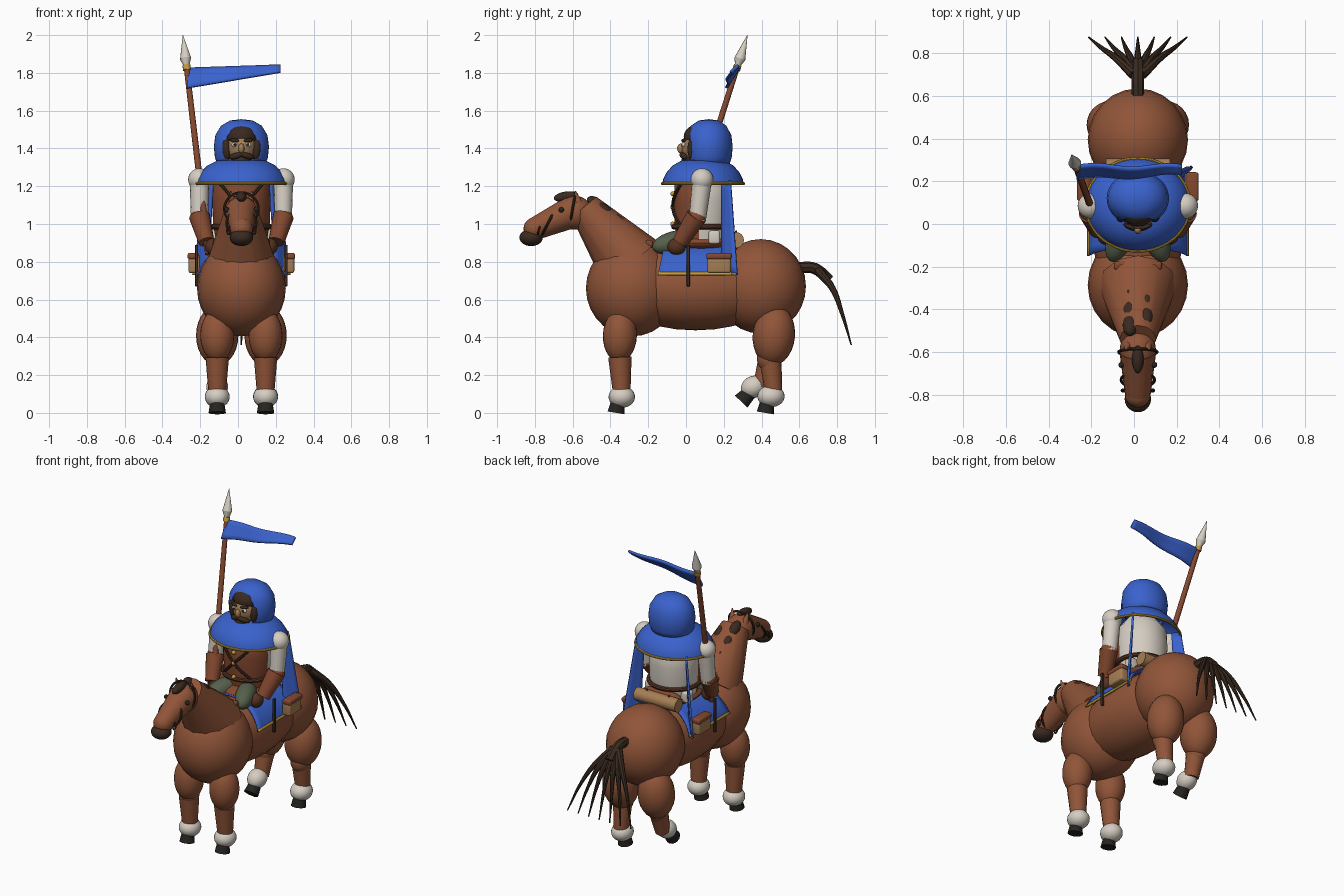
import bpy, bmesh, math
from mathutils import Vector

cube = bpy.data.objects.get("Cube")
if cube:
    bpy.data.objects.remove(cube, do_unlink=True)

CX = 0.018  # centre line of horse and rider
parts = []


def material(name, r, g, b):
    m = bpy.data.materials.new(name)
    m.use_nodes = True
    m.diffuse_color = (r, g, b, 1)
    bsdf = next(n for n in m.node_tree.nodes if n.type == 'BSDF_PRINCIPLED')
    bsdf.inputs["Base Color"].default_value = (r, g, b, 1)
    bsdf.inputs["Roughness"].default_value = 0.8
    return m


COAT = material("chestnut brown", .28, .09, .04)
BLUE = material("royal blue", .042, .122, .61)
WHITE = material("off white", .66, .61, .54)
DARK = material("dark brown", .042, .023, .014)
HOOF = material("near black", .02, .018, .015)
GOLD = material("gold", .55, .33, .04)
TAN = material("tan", .38, .21, .09)
GREEN = material("grey green", .09, .115, .07)
LEATHER = material("leather brown", .23, .065, .028)
GLOVE = material("glove brown", .09, .032, .015)


def finish(name, bm, mats, loc=(0, 0, 0), axis=None):
    bmesh.ops.recalc_face_normals(bm, faces=bm.faces)
    me = bpy.data.meshes.new(name)
    bm.to_mesh(me)
    bm.free()
    ob = bpy.data.objects.new(name, me)
    bpy.context.collection.objects.link(ob)
    for m in mats if isinstance(mats, tuple) else (mats,):
        me.materials.append(m)
    ob.location = loc
    if axis is not None:
        ob.rotation_euler = axis.to_track_quat('Z', 'Y').to_euler()
    parts.append(ob)
    return ob


def ball(name, loc, rad, mat, axis=None):
    bm = bmesh.new()
    bmesh.ops.create_uvsphere(bm, u_segments=24, v_segments=14, radius=1)
    rad = rad if isinstance(rad, tuple) else (rad,) * 3
    bmesh.ops.scale(bm, vec=rad, verts=bm.verts)
    return finish(name, bm, mat, loc, axis)


def limb(name, a, b, r, mat):  # ellipsoid stretched between two tips
    a, b = Vector(a), Vector(b)
    return ball(name, (a + b) / 2, (r, r, (b - a).length / 2), mat, b - a)


def rod(name, a, b, r1, r2, mat, sides=16):
    a, b = Vector(a), Vector(b)
    bm = bmesh.new()
    bmesh.ops.create_cone(bm, cap_ends=True, segments=sides, radius1=r1, radius2=r2, depth=(b - a).length)
    return finish(name, bm, mat, (a + b) / 2, b - a)


def box(name, loc, size, mat, bevel=0.012):
    bm = bmesh.new()
    bmesh.ops.create_cube(bm, size=1)
    bmesh.ops.scale(bm, vec=size, verts=bm.verts)
    bmesh.ops.bevel(bm, geom=bm.edges[:], offset=bevel, segments=3, affect='EDGES', profile=0.5)
    return finish(name, bm, mat, loc)


def lathe(name, profile, loc, mats, yscale=1, sides=40):
    bm = bmesh.new()
    vs = [bm.verts.new((r, 0, z)) for r, z in profile]
    es = [bm.edges.new(p) for p in zip(vs, vs[1:])]
    bmesh.ops.spin(bm, geom=vs + es, cent=(0, 0, 0), axis=(0, 0, 1), angle=math.tau, steps=sides)
    bmesh.ops.remove_doubles(bm, verts=bm.verts, dist=1e-4)
    bmesh.ops.scale(bm, vec=(1, yscale, 1), verts=bm.verts)
    return finish(name, bm, mats, loc)


def tube(name, pts, r, mat, tip=1.0, closed=False):
    cu = bpy.data.curves.new(name, 'CURVE')
    cu.dimensions = '3D'
    cu.bevel_depth, cu.bevel_resolution, cu.resolution_u, cu.use_fill_caps = r, 2, 5, True
    sp = cu.splines.new('BEZIER')
    sp.bezier_points.add(len(pts) - 1)
    sp.use_cyclic_u = closed
    for i, (bp, p) in enumerate(zip(sp.bezier_points, pts)):
        bp.co = p
        bp.handle_left_type = bp.handle_right_type = 'AUTO'
        bp.radius = 1 + (tip - 1) * i / (len(pts) - 1)
    cu.materials.append(mat)
    tmp = bpy.data.objects.new(name, cu)
    bpy.context.collection.objects.link(tmp)
    me = bpy.data.meshes.new_from_object(tmp.evaluated_get(bpy.context.evaluated_depsgraph_get()))
    bpy.data.objects.remove(tmp, do_unlink=True)
    ob = bpy.data.objects.new(name, me)
    bpy.context.collection.objects.link(ob)
    parts.append(ob)


def ring(name, loc, rx, ry, r, mat, tilt=0):  # closed oval, tilted about x
    c, s = math.cos(tilt), math.sin(tilt)
    pts = []
    for i in range(12):
        t = math.tau * i / 12
        y = ry * math.sin(t)
        pts.append(Vector(loc) + Vector((rx * math.cos(t), y * c, y * s)))
    tube(name, pts, r, mat, closed=True)


def sheet(name, f, nu, nv, mat, thick=0.008):
    bm = bmesh.new()
    g = [[bm.verts.new(f(i / nu, j / nv)) for j in range(nv + 1)] for i in range(nu + 1)]
    for i in range(nu):
        for j in range(nv):
            bm.faces.new((g[i][j], g[i + 1][j], g[i + 1][j + 1], g[i][j + 1]))
    ob = finish(name, bm, mat)
    m = ob.modifiers.new("thickness", 'SOLIDIFY')
    m.thickness, m.offset = thick, 0


# Horse body, neck and head
ball("horse_chest", (CX, -.285, .66), (.235, .245, .255), COAT)
ball("horse_barrel", (CX, .05, .665), (.225, .46, .228), COAT)
ball("horse_rump", (CX, .395, .67), (.235, .24, .25), COAT)
rod("horse_neck", (CX, -.29, .79), (CX, -.54, 1.09), .185, .085, COAT, 12)
ball("horse_cheek", (CX, -.59, 1.06), (.085, .095, .09), COAT)
rod("horse_face", (CX, -.60, 1.065), (CX, -.80, .975), .086, .06, COAT)
ball("horse_nose", (CX, -.80, .975), (.06, .06, .06), COAT)
ball("horse_muzzle", (CX, -.82, .928), (.062, .062, .045), DARK)
limb("forelock", (CX, -.70, 1.135), (CX, -.57, 1.155), .027, DARK)
ring("brow_band", (CX, -.60, 1.08), .09, .088, .007, DARK, 1.4)
ring("nose_band", (CX, -.73, 1.005), .078, .078, .007, DARK, 1.1)
for s, row in ((-1, 0), (1, .04)):
    x = CX + s * .045
    rod("ear", (x, -.57, 1.11), (x + s * .012, -.588, 1.175), .024, .003, COAT, 10)
    ball("horse_eye", (CX + s * .077, -.66, 1.075), .014, HOOF)
    ring("bit_ring", (CX + s * .066, -.78, .965), .01, .02, .005, DARK, 1.3)
    for i in range(4):
        y, z = -.475 + i * .072 + row, 1.10 - i * .058 - row * .8
        limb("mane_lock", (CX + s * .037, y - .045, z + .04), (CX + s * .037, y + .045, z - .035), .034, DARK)

# Tail: root and fanned strands
tube("tail_root", [(CX, .60, .77), (CX, .68, .765), (CX, .76, .70)], .03, DARK)
for i in range(7):
    k = (i - 3) / 3
    tube("tail_strand", [(CX + k * .02, .70, .755), (CX + k * .10, .775, .66),
                         (CX + k * .17, .825, .53), (CX + k * .23, .875, .36)], .024, DARK, tip=.15)

# Legs
for s in (-1, 1):
    x = CX + s * .128
    limb("front_upper_leg", (x, -.345, .55), (x, -.355, .27), .09, COAT)
    rod("front_lower_leg", (x, -.34, .10), (x, -.35, .295), .046, .062, COAT)
    ball("front_fetlock", (x, -.34, .085), (.066, .07, .058), WHITE)
    rod("front_hoof", (x, -.37, 0), (x, -.36, .06), .046, .036, HOOF)
    limb("hind_upper_leg", (x, .48, .57), (x, .45, .25), .112, COAT)
    ball("hind_hock", (x, .44, .29), (.06, .065, .075), COAT)
    if s > 0:
        rod("hind_lower_leg", (x, .465, .10), (x, .445, .30), .045, .06, COAT)
        ball("hind_fetlock", (x, .45, .088), (.066, .072, .058), WHITE)
        rod("hind_hoof", (x, .42, 0), (x, .43, .06), .046, .036, HOOF)
    else:
        rod("raised_lower_leg", (x, .40, .14), (x, .445, .30), .045, .06, COAT)
        limb("raised_fetlock", (x, .42, .165), (x, .295, .11), .058, WHITE)
        rod("raised_hoof", (x, .292, .06), (x, .345, .115), .046, .036, HOOF)


# Saddle cloth with gold hem, saddle, bags
def cloth(u, v, grow=0.0):
    t = (u * 2 - 1) * math.radians(73)
    half = .175 + .035 * (u * 2 - 1) ** 2
    return (CX + (.242 + grow) * math.sin(t), .06 + (v * 2 - 1) * half, .66 + (.235 + grow) * math.cos(t))


sheet("saddle_cloth", cloth, 28, 10, BLUE)
for start in (0, .975):
    sheet("cloth_hem", lambda u, v: cloth(start + u * .025, v, .003), 2, 10, GOLD, .009)
ball("saddle_seat", (CX, .08, .90), (.15, .19, .045), LEATHER)
limb("saddle_cantle", (CX - .14, .22, .93), (CX + .14, .22, .93), .04, LEATHER)
rod("bedroll", (CX - .15, .265, .915), (CX + .15, .265, .915), .042, .042, TAN)
for s in (-1, 1):
    ring("bedroll_strap", (CX + s * .08, .265, .915), .004, .045, .006, GLOVE, math.pi / 2)
    box("saddle_pommel", (CX + s * .075, -.195, .895), (.075, .04, .04), LEATHER)
    box("saddle_bag", (CX + s * .25, .175, .79), (.06, .125, .10), TAN)
    box("bag_lid", (CX + s * .255, .175, .83), (.06, .135, .035), LEATHER)
    box("stirrup_strap", (CX + s * .237, .012, .78), (.016, .018, .22), DARK, .004)
    box("hip_pouch", (CX + s * .13, .15, .93), (.06, .06, .07), WHITE)
    limb("thigh", (CX + s * .04, .05, .93), (CX + s * .125, -.175, .875), .06, GREEN)

# Rider torso: leather front, white back
torso = lathe("torso", [(0, .87), (.13, .88), (.15, 1.0), (.155, 1.12), (.15, 1.22), (.09, 1.30), (0, 1.31)],
              (CX, .09, 0), (WHITE, LEATHER))
for p in torso.data.polygons:
    p.material_index = 1 if p.center.y < -.02 else 0
ring("belt", (CX, .09, .985), .155, .155, .014, GLOVE)
for s in (-1, 1):
    tube("chest_strap", [(CX + s * .11, -.03, 1.21), (CX + s * .05, -.063, 1.14),
                         (CX - s * .02, -.067, 1.07), (CX - s * .10, -.03, .99)], .009, DARK)
for z in (1.0, 1.09, 1.16):
    ball("vest_button", (CX, -.07, z), .013, GOLD)

# Arms
for s in (-1, 1):
    x = CX + s * .222
    ball("shoulder", (x, .085, 1.235), .06, WHITE)
    rod("upper_arm", (x, .06, 1.02), (x, .085, 1.23), .045, .052, WHITE)
    rod("forearm", (CX + s * .185, -.03, .905), (x, .055, 1.04), .042, .056, LEATHER)
    ball("elbow", (x, .057, 1.035), .05, LEATHER)
    ball("hand", (CX + s * .15, -.05, .88), (.042, .048, .045), GLOVE)
    for i in range(3):
        ball("cuff_stud", (CX + s * (.195 + .015 * i), -.01 + .01 * i, .955 + .03 * i + .01), .009, GOLD)

# Mantle with gold rim, side cape panels
lathe("mantle", [(.242, 1.212), (.236, 1.24), (.215, 1.275), (.18, 1.31), (.13, 1.335), (.07, 1.345), (0, 1.346)],
      (CX, .09, 0), BLUE, .89)
ring("mantle_rim", (CX, .09, 1.214), .242, .216, .008, GOLD)
for s in (-1, 1):
    def panel(u, v):
        return (CX + s * (.15 + .035 * u + v * (.03 + .04 * u)), .19 + .045 * u + v * .035 * u, 1.23 - .50 * v)
    sheet("cape_panel", panel, 4, 10, BLUE, .012)
    sheet("cape_hem", lambda u, v: panel(u, .98 + .02 * v), 4, 1, GOLD, .015)

# Hood with open front
hood = lathe("hood", [(.12, 1.30), (.14, 1.35), (.146, 1.41), (.138, 1.47), (.108, 1.52), (.06, 1.548), (0, 1.555)],
             (CX, .12, 0), BLUE, .87)
bm = bmesh.new()
bm.from_mesh(hood.data)
bmesh.ops.bisect_plane(bm, geom=bm.verts[:] + bm.edges[:] + bm.faces[:], plane_co=(0, -.1, 0),
                       plane_no=(0, -1, 0), clear_outer=True)
bm.to_mesh(hood.data)
bm.free()
hood.modifiers.new("thickness", 'SOLIDIFY').thickness = .01

# Head
ball("head", (CX, .085, 1.405), (.088, .11, .095), TAN)
ball("hair", (CX, .10, 1.462), (.096, .112, .076), DARK)
ball("nose", (CX, -.027, 1.40), (.016, .02, .026), TAN)
ball("beard", (CX, .03, 1.335), (.055, .055, .035), DARK)
for s in (-1, 1):
    ball("eye", (CX + s * .036, -.012, 1.42), (.016, .01, .013), WHITE)
    ball("pupil", (CX + s * .034, -.021, 1.42), (.007, .004, .008), HOOF)
    limb("eyebrow", (CX + s * .012, -.022, 1.441), (CX + s * .062, -.004, 1.445), .009, DARK)
    limb("moustache", (CX - s * .008, -.028, 1.372), (CX + s * .066, .0, 1.35), .016, DARK)
    limb("sideburn", (CX + s * .083, .03, 1.45), (CX + s * .075, .03, 1.34), .022, DARK)

# Lance and pennant
low, top = Vector((-.16, -.035, .87)), Vector((-.292, .325, 2.0))
at = lambda z: low.lerp(top, (z - low.z) / (top.z - low.z))
rod("lance_shaft", at(.84), at(1.86), .018, .015, LEATHER, 12)
rod("lance_collar", at(1.815), at(1.84), .021, .021, GOLD, 12)
rod("lance_blade_base", at(1.835), at(1.875), .014, .03, WHITE, 12)
rod("lance_blade", at(1.875), at(2.0), .03, .001, WHITE, 12)


def pennant(u, v):
    bottom, upper = 1.72 + .085 * u, 1.825 + .015 * u
    wave = .008 * math.sin(u * 9)
    return (-.27 + .495 * u, .212 + .02 * u + v * (.06 - .02 * u) + wave, bottom + v * (upper - bottom))


sheet("pennant", pennant, 20, 4, BLUE, .014)

# Smooth shading with sharp edges kept
bpy.ops.object.select_all(action='DESELECT')
for ob in parts:
    ob.select_set(True)
bpy.context.view_layer.objects.active = parts[0]
bpy.ops.object.shade_smooth_by_angle(angle=math.radians(40))
